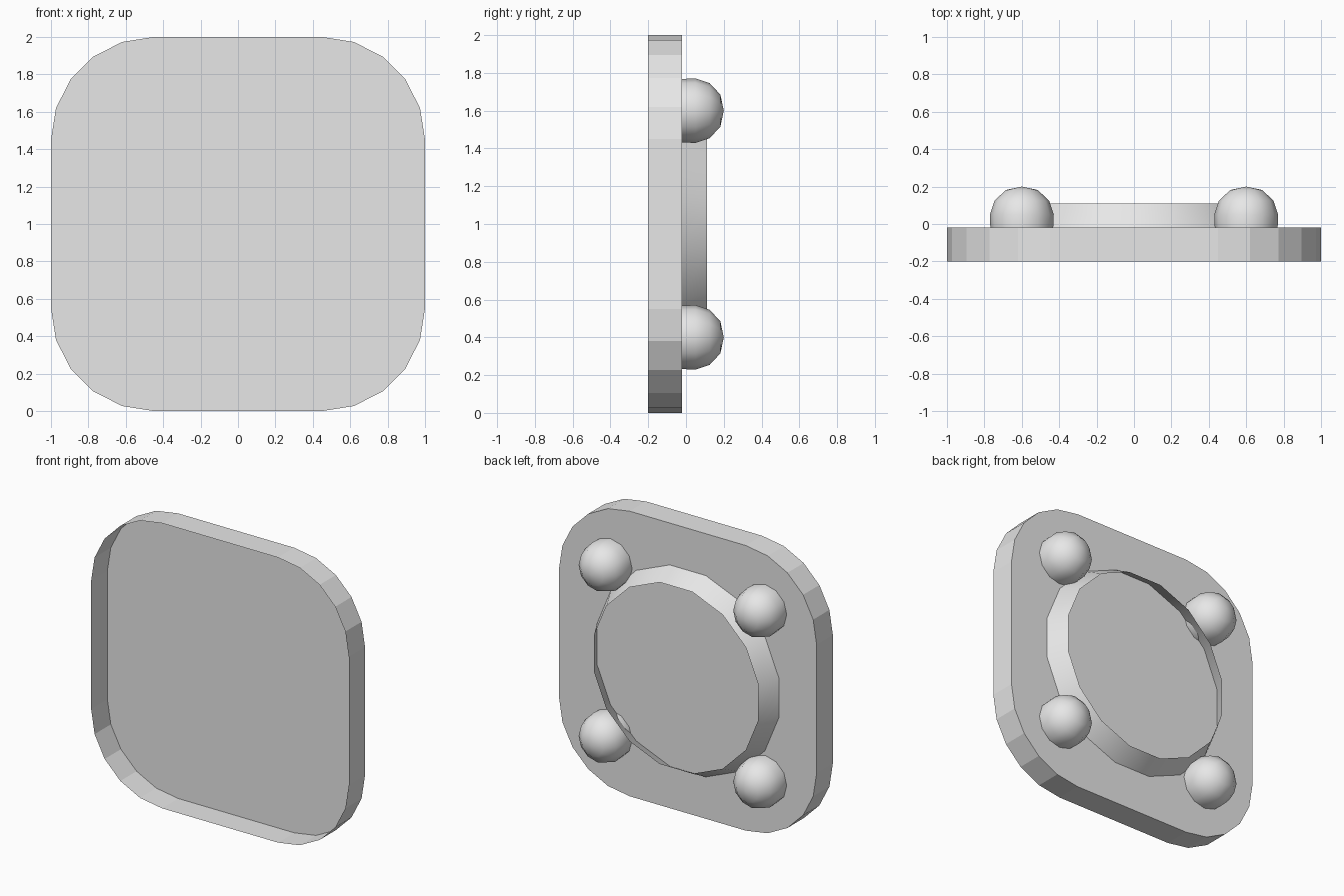
import bpy, bmesh, math

if "Cube" in bpy.data.objects:
    bpy.data.objects.remove(bpy.data.objects["Cube"])

grey = bpy.data.materials.new("light_grey")
grey.diffuse_color = (0.8, 0.8, 0.8, 1)
grey.use_nodes = True
grey.node_tree.nodes["Principled BSDF"].inputs["Base Color"].default_value = grey.diffuse_color


def finish(bm, name, smooth):
    bmesh.ops.remove_doubles(bm, verts=bm.verts, dist=1e-5)
    mesh = bpy.data.meshes.new(name)
    bm.to_mesh(mesh)
    bm.free()
    mesh.materials.append(grey)
    mesh.polygons.foreach_set("use_smooth", [smooth] * len(mesh.polygons))
    ob = bpy.data.objects.new(name, mesh)
    bpy.context.collection.objects.link(ob)
    return ob


def lathe(name, profile, centre, sides, offset=0.0):
    """Spin (radius, y) points about a y-axis through centre (x, z)."""
    bm = bmesh.new()
    rings = []
    for r, y in profile:
        ring = []
        for i in range(sides):
            a = 2 * math.pi * (i + offset) / sides
            ring.append(bm.verts.new((centre[0] + r * math.cos(a), y,
                                      centre[1] + r * math.sin(a))))
        rings.append(ring)
    for low, high in zip(rings, rings[1:]):
        for i in range(sides):
            j = (i + 1) % sides
            bm.faces.new((low[i], high[i], high[j], low[j]))
    return finish(bm, name, True)


# Rounded square plate: a thin shell, open at the front
FRONT, BACK, CORNER = -0.2, -0.02, 0.55
outline = []
for k, (sx, sz) in enumerate([(1, 1), (-1, 1), (-1, -1), (1, -1)]):
    for i in range(6):
        a = math.radians(90 * k + 18 * i)
        outline.append((sx * (1 - CORNER) + CORNER * math.cos(a),
                        1 + sz * (1 - CORNER) + CORNER * math.sin(a)))
bm = bmesh.new()
front = [bm.verts.new((x, FRONT, z)) for x, z in outline]
back = [bm.verts.new((x, BACK, z)) for x, z in outline]
n = len(outline)
for i in range(n):
    j = (i + 1) % n
    bm.faces.new((front[i], back[i], back[j], front[j]))
bm.faces.new(back[::-1])
finish(bm, "plate", False)

# Tapered open collar on the back
lathe("collar", [(0.72, BACK), (0.65, 0.11)], (0, 1), 16, 0.5)

# Four rounded studs around the collar
dome = [(0.168, BACK), (0.171, 0.05), (0.146, 0.125), (0.085, 0.182), (0, 0.2)]
for sx in (-1, 1):
    for sz in (-1, 1):
        side = "left" if sx < 0 else "right"
        level = "lower" if sz < 0 else "upper"
        lathe(f"stud_{level}_{side}", dome, (0.6 * sx, 1 + 0.6 * sz), 12)
